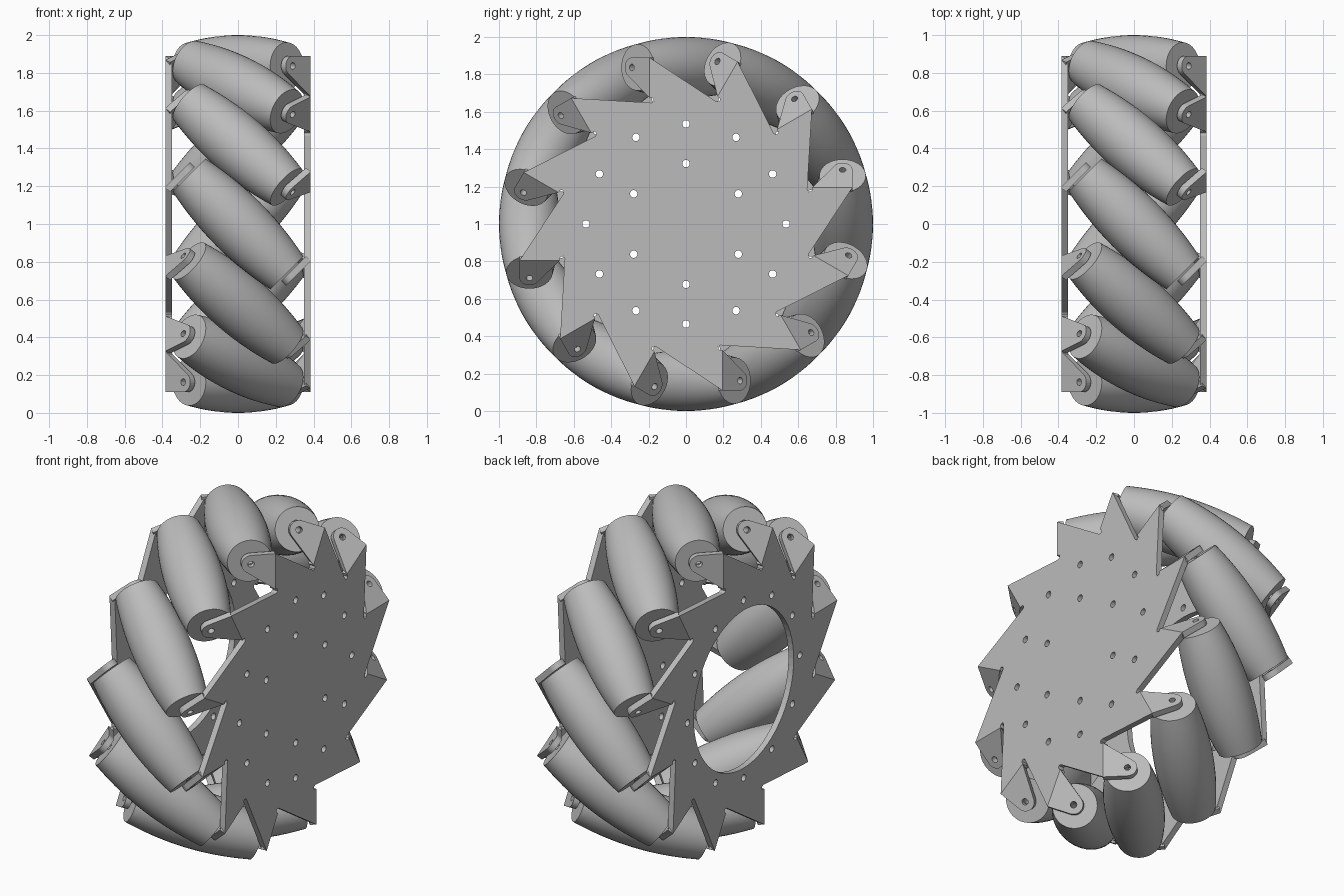
import bpy, bmesh, math
from mathutils import Matrix, Vector

if "Cube" in bpy.data.objects:
    bpy.data.objects.remove(bpy.data.objects["Cube"])

N = 12                      # rollers around the wheel
AXIS_R = 0.837              # distance of roller centres from the wheel axis
HALF = 0.365                # roller half length
OUT, THICK = 0.385, 0.035   # outer face of side plates, sheet thickness
BEND = 0.195                # tangential offset of the tab bend line
Q = math.sqrt(0.5)

grey = bpy.data.materials.new("metal_grey")
grey.diffuse_color = (0.5, 0.5, 0.5, 1)
grey.use_nodes = True
grey.node_tree.nodes["Principled BSDF"].inputs["Base Color"].default_value = grey.diffuse_color


def frame(x, y, z, origin):
    m = Matrix((x, y, z)).transposed().to_4x4()
    m.translation = Vector(origin)
    return m


def circle(cx, cy, r, n=20):
    return [(cx + r * math.cos(2 * math.pi * i / n),
             cy + r * math.sin(2 * math.pi * i / n)) for i in range(n)]


def sheet(name, loops):
    """Flat sheet with holes: first loop is the outline, the rest are cut out."""
    cu = bpy.data.curves.new(name + "_curve", 'CURVE')
    cu.dimensions, cu.fill_mode, cu.extrude = '2D', 'BOTH', THICK / 2
    for pts in loops:
        s = cu.splines.new('POLY')
        s.points.add(len(pts) - 1)
        for p, (x, y) in zip(s.points, pts):
            p.co = (x, y, 0, 1)
        s.use_cyclic_u = True
    ob = bpy.data.objects.new(name + "_curve", cu)
    bpy.context.collection.objects.link(ob)
    deps = bpy.context.evaluated_depsgraph_get()
    me = bpy.data.meshes.new_from_object(ob.evaluated_get(deps))
    bpy.data.objects.remove(ob)
    bm = bmesh.new()
    bm.from_mesh(me)
    bmesh.ops.remove_doubles(bm, verts=bm.verts, dist=1e-5)
    bmesh.ops.recalc_face_normals(bm, faces=bm.faces)
    for f in bm.faces:
        f.smooth = False
    bm.to_mesh(me)
    bm.free()
    me.materials.clear()
    me.materials.append(grey)
    return me


def roller_mesh(seg=40, steps=14):
    """Barrel that follows the wheel's outer circle, with a through bore."""
    prof = [(0.018, -HALF)]
    for i in range(steps + 1):
        t = -HALF + 2 * HALF * i / steps
        prof.append((1 - math.sqrt(AXIS_R ** 2 + t * t / 2), t))
    prof.append((0.018, HALF))
    bm = bmesh.new()
    rings = []
    for k in range(seg):
        a = 2 * math.pi * k / seg
        rings.append([bm.verts.new((r * math.cos(a), r * math.sin(a), t)) for r, t in prof])
    n = len(prof)
    for k in range(seg):
        A, B = rings[k], rings[(k + 1) % seg]
        for i in range(n):
            j = (i + 1) % n
            bm.faces.new((A[i], B[i], B[j], A[j]))
    bmesh.ops.recalc_face_normals(bm, faces=bm.faces)
    me = bpy.data.meshes.new("roller")
    bm.to_mesh(me)
    bm.free()
    me.shade_smooth()
    me.set_sharp_from_angle(angle=math.radians(35))
    me.materials.append(grey)
    return me


def place(name, me, matrix):
    ob = bpy.data.objects.new(name, me)
    ob.matrix_world = Matrix.Translation((0, 0, 1)) @ matrix
    bpy.context.collection.objects.link(ob)


# Saw-tooth plate outline: tooth tip, bend line, small relief notch
tooth = [(0.89, BEND), (0.675, BEND), (0.672, 0.176), (0.656, 0.172), (0.648, 0.186)]
outline = []
for k in range(N):
    c, s = math.cos(2 * math.pi * k / N), math.sin(2 * math.pi * k / N)
    outline += [(x * c - y * s, x * s + y * c) for x, y in tooth]


def bolt_holes(count, radius, start):
    return [circle(radius * math.cos(start + 2 * math.pi * i / count),
                   radius * math.sin(start + 2 * math.pi * i / count), 0.02, 14)
            for i in range(count)]


rim_holes = bolt_holes(12, 0.535, 0)
hub_holes = bolt_holes(6, 0.323, math.radians(30))
solid_plate = sheet("solid_plate", [outline] + rim_holes + hub_holes)
open_plate = sheet("open_plate", [outline] + rim_holes + [circle(0, 0, 0.475, 64)])

# Bent tab: rounded ear around the roller pin hole
HS, ER = 0.134, 0.053
ear = [(AXIS_R + ER * math.cos(math.radians(a)), HS + ER * math.sin(math.radians(a)))
       for a in range(0, 145, 12)]
tab = sheet("tab", [[(0.89, 0)] + ear + [(0.675, 0)], circle(AXIS_R, HS, 0.018, 16)])
roller = roller_mesh()

# Local frames for the part at angle zero
X, Y, Z = Vector((1, 0, 0)), Vector((0, 1, 0)), Vector((0, 0, 1))
along = (X + Z) * Q
plate_m = frame(Y, Z, X, (OUT - THICK / 2, 0, 0))
tab_m = frame(Y, (Z - X) * Q, along, Vector((OUT, 0, BEND)) - along * THICK / 2)
roller_m = frame(Y, (Z - X) * Q, along, (0, AXIS_R, 0))
flip = Matrix.Rotation(math.pi, 4, 'Y')   # turns a right-side part into a left-side one

place("right_plate", solid_plate, plate_m)
place("left_plate", open_plate, flip @ plate_m)
for k in range(N):
    turn = Matrix.Rotation(2 * math.pi * k / N, 4, 'X')
    place(f"roller_{k}", roller, turn @ roller_m)
    place(f"right_tab_{k}", tab, turn @ tab_m)
    place(f"left_tab_{k}", tab, turn @ flip @ tab_m)
